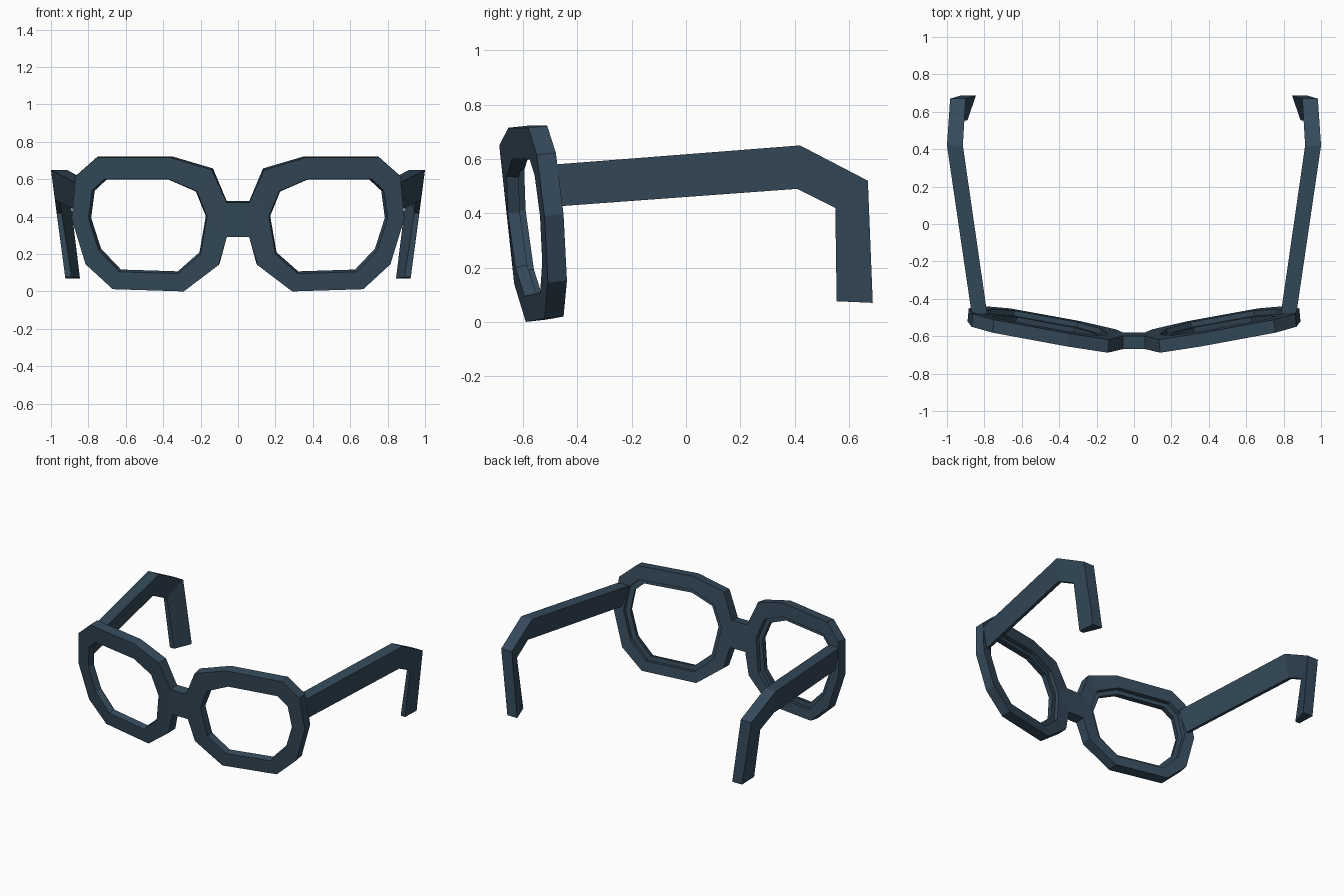
import bpy, bmesh

if "Cube" in bpy.data.objects:
    bpy.data.objects.remove(bpy.data.objects["Cube"])

mat = bpy.data.materials.new("slate blue")
mat.diffuse_color = (0.035, 0.068, 0.103, 1)
mat.use_nodes = True
mat.node_tree.nodes["Principled BSDF"].inputs["Base Color"].default_value = mat.diffuse_color


def finish(name, bm):
    """Turn half a part into a mirrored flat-shaded object."""
    bmesh.ops.remove_doubles(bm, verts=bm.verts[:], dist=0.0005)
    bmesh.ops.recalc_face_normals(bm, faces=bm.faces[:])
    me = bpy.data.meshes.new(name)
    bm.to_mesh(me)
    bm.free()
    me.materials.append(mat)
    ob = bpy.data.objects.new(name, me)
    bpy.context.collection.objects.link(ob)
    mod = ob.modifiers.new("mirror", 'MIRROR')
    mod.use_axis = (True, False, False)
    mod.merge_threshold = 0.0005
    return ob


# Front frame: outer and inner rim profiles (x, z), starting at the bridge top
outer = [(.06, .475), (.14, .65), (.36, .715), (.755, .715), (.868, .615), (.89, .39),
         (.815, .145), (.67, .012), (.29, 0), (.105, .14), (.06, .29)]
inner = [(.165, .40), (.22, .535), (.37, .60), (.715, .60), (.78, .54), (.80, .39),
         (.745, .22), (.635, .105), (.32, .095), (.20, .20), (.165, .40)]


def scaled(sx, sz):
    return [(.48 + (x - .48) * sx, .355 + (z - .355) * sz) for x, z in inner]


def place(x, z, depth):
    # the front leans forward at the top and wraps back at the sides
    y = -.688 + (.65 - z) * .108 + max(0, x - .14) * .185
    dx = -.09 * depth if x > .07 else 0
    return (x + dx, y + depth, z + .108 * depth)


T, MID = .07, .042
narrow, wide = scaled(.965, .97), scaled(1.07, 1.09)  # lens ledge cut in from the back
bm = bmesh.new()
rings = [[bm.verts.new(place(x, z, d)) for x, z in prof]
         for prof, d in ((outer, 0), (inner, 0), (narrow, MID),
                         (wide, MID), (wide, T), (outer, T))]
n, m = len(outer), len(rings)
for j in range(m):
    a, b = rings[j], rings[(j + 1) % m]
    for i in range(n):
        k = (i + 1) % n
        if j == m - 1 and i == n - 1:
            continue  # open side joins the bridge
        bm.faces.new((a[i], a[k], b[k], b[i]))

# Bridge: from the open side to the middle plane
ends = [rings[0][0], rings[-1][0], rings[-1][-1], rings[0][-1]]
mids = [bm.verts.new((0, v.co.y, v.co.z)) for v in ends]
for i in range(4):
    k = (i + 1) % 4
    bm.faces.new((ends[i], ends[k], mids[k], mids[i]))
finish("front_frame", bm)

# Temples: (upper y, z), (lower y, z), upper inner x, upper outer x, lower inner x, lower outer x
# both sides slant, so the lower edge is thin
sections = [((-.48, .58), (-.48, .425), .785, .868, .828, .848),
            ((.42, .65), (.41, .49), .915, 1.0, .955, .979),
            ((.67, .52), (.55, .42), .90, .983, .943, .969),
            ((.688, .07), (.555, .076), .845, .922, .89, .924)]
bm = bmesh.new()
loops = [[bm.verts.new((x, p[0], p[1])) for x, p in ((a, u), (b, u), (d, l), (c, l))]
         for u, l, a, b, c, d in sections]
for a, b in zip(loops, loops[1:]):
    for i in range(4):
        k = (i + 1) % 4
        bm.faces.new((a[i], a[k], b[k], b[i]))
bm.faces.new(loops[0])
bm.faces.new(loops[-1][::-1])
finish("temples", bm)
